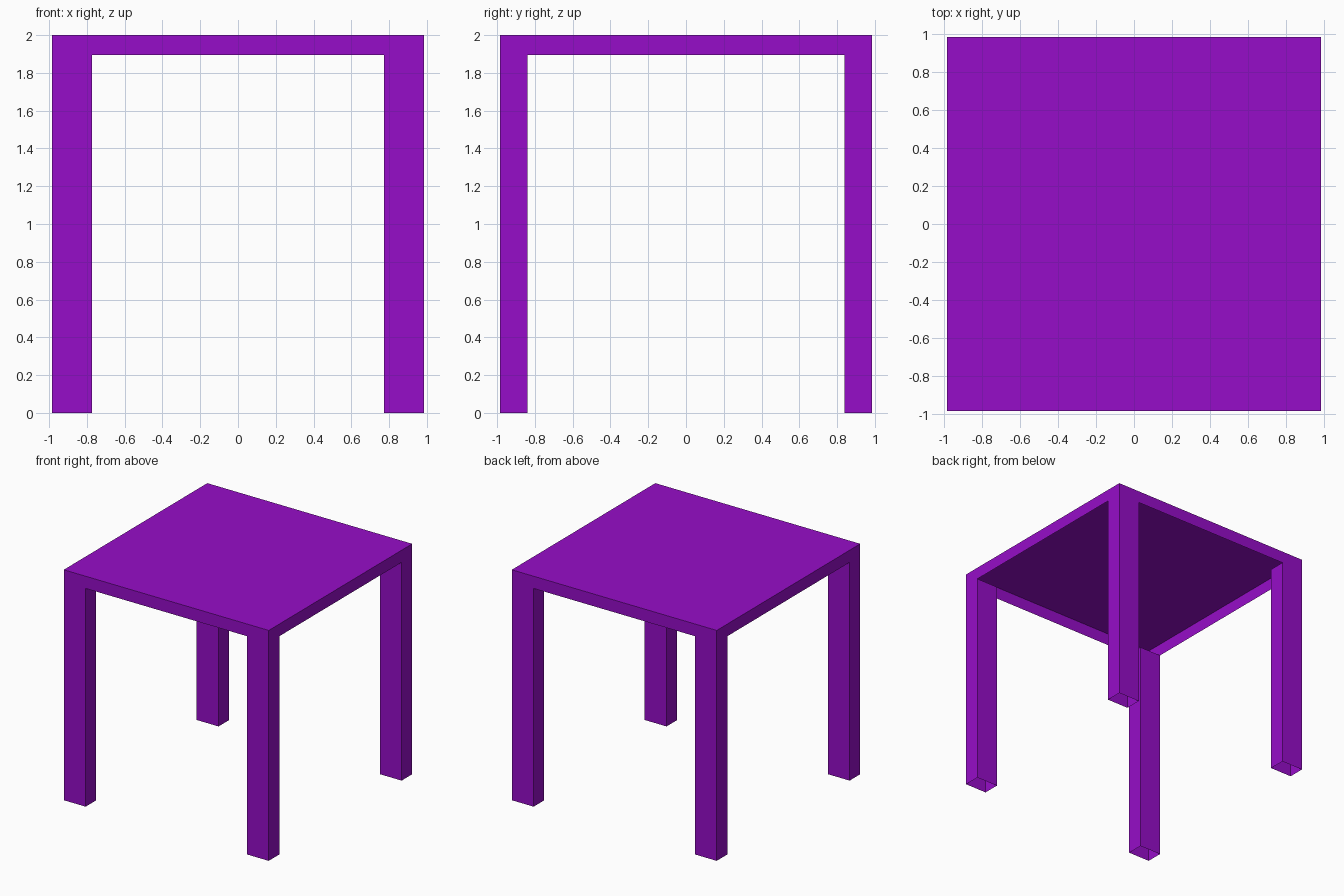
import bpy, bmesh
from mathutils import Matrix, Vector

if "Cube" in bpy.data.objects:
    bpy.data.objects.remove(bpy.data.objects["Cube"])

HALF = 0.984            # half width of the square top
TOP, RIM = 2.0, 1.894   # top surface and lower rim heights
LEG_X, LEG_Y = 0.21, 0.145

purple = bpy.data.materials.new("purple")
purple.diffuse_color = (0.305, 0.004, 0.578, 1)
purple.use_nodes = True
purple.node_tree.nodes["Principled BSDF"].inputs["Base Color"].default_value = purple.diffuse_color


def open_box(name, lo, hi, open_top):
    """Thin-walled box with no bottom and, if asked, no top."""
    lo, hi = Vector(lo), Vector(hi)
    bm = bmesh.new()
    bmesh.ops.create_cube(bm, size=1)
    bm.normal_update()
    gone = [f for f in bm.faces
            if f.normal.z < -0.5 or (open_top and f.normal.z > 0.5)]
    bmesh.ops.delete(bm, geom=gone, context='FACES')
    size = hi - lo
    bm.transform(Matrix.Translation((lo + hi) / 2) @ Matrix.Diagonal((*size, 1)))
    mesh = bpy.data.meshes.new(name)
    bm.to_mesh(mesh)
    bm.free()
    mesh.materials.append(purple)
    obj = bpy.data.objects.new(name, mesh)
    bpy.context.collection.objects.link(obj)


# Table top: a sheet with a hanging rim, hollow underneath
open_box("table_top", (-HALF, -HALF, RIM), (HALF, HALF, TOP), False)

# Four hollow legs, flush with the outer corners
for y_name, sy in (("front", -1), ("back", 1)):
    for x_name, sx in (("left", -1), ("right", 1)):
        cx, cy = sx * (HALF - LEG_X / 2), sy * (HALF - LEG_Y / 2)
        open_box(f"{y_name}_{x_name}_leg",
                 (cx - LEG_X / 2, cy - LEG_Y / 2, 0),
                 (cx + LEG_X / 2, cy + LEG_Y / 2, RIM), True)
